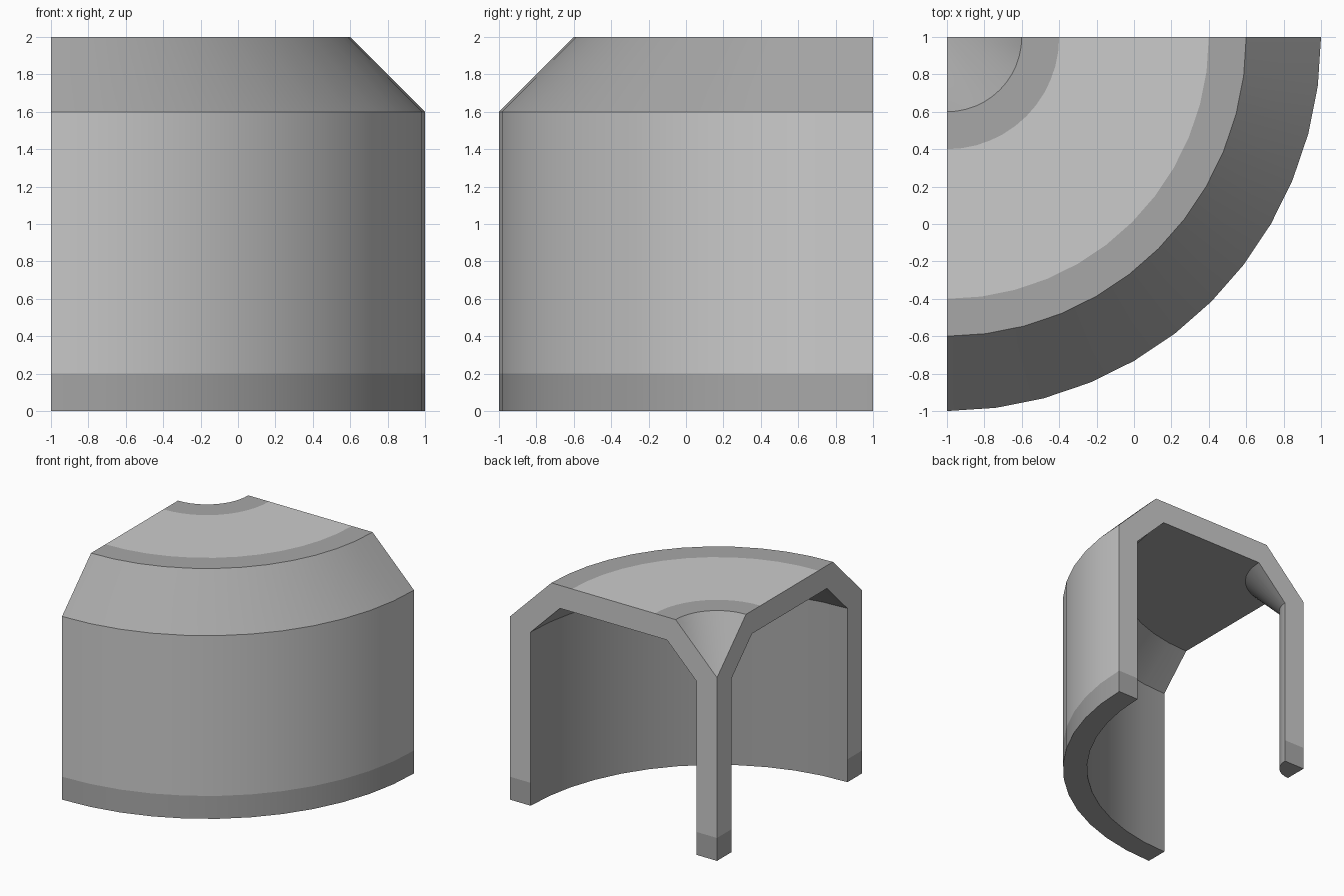
import bpy, bmesh, math

if "Cube" in bpy.data.objects:
    bpy.data.objects.remove(bpy.data.objects["Cube"])

SEGMENTS = 12          # steps in the quarter turn
AXIS = (-1.0, 1.0)     # revolve axis at the back left corner

# Cross-section ribs from post foot to rim foot: outer (r, z), inner (r, z)
RIBS = [
    ((0, 0), (0.2, 0)), ((0, 0.2), (0.2, 0.2)), ((0, 1.6), (0.2, 1.517)),
    ((0.4, 2), (0.483, 1.8)), ((0.6, 2), (0.6, 1.8)),
    ((1.4, 2), (1.4, 1.8)), ((1.6, 2), (1.517, 1.8)),
    ((2, 1.6), (1.8, 1.517)), ((2, 0.8), (1.8, 0.8)),
    ((2, 0.4), (1.8, 0.4)), ((2, 0.2), (1.8, 0.2)), ((2, 0), (1.8, 0)),
]
BASE, DARK, MID, LIGHT = range(4)
# Outer surface shade of each strip between ribs
SHADES = [DARK, BASE, DARK, DARK, BASE, DARK, DARK, BASE, LIGHT, MID, DARK]


def add_grey(mesh, name, value):
    mat = bpy.data.materials.new(name)
    mat.diffuse_color = (value, value, value, 1)
    mat.use_nodes = True
    mat.node_tree.nodes["Principled BSDF"].inputs["Base Color"].default_value = mat.diffuse_color
    mesh.materials.append(mat)


bm = bmesh.new()

# Rings of vertices, one copy of the cross-section per step
rings = []
for i in range(SEGMENTS + 1):
    a = -math.pi / 2 * i / SEGMENTS
    rings.append([[bm.verts.new((AXIS[0] + r * math.cos(a),
                                 AXIS[1] + r * math.sin(a), z))
                   for r, z in rib] for rib in RIBS])


def quad(a, b, c, d, shade):
    face = bm.faces.new((a, b, c, d))
    face.material_index = shade
    face.smooth = True


last = len(RIBS) - 1
for p, q in zip(rings, rings[1:]):
    # Outer and inner skins
    for j, shade in enumerate(SHADES):
        if RIBS[j + 1][0][0] > 0:
            quad(p[j][0], p[j + 1][0], q[j + 1][0], q[j][0], shade)
        quad(p[j][1], q[j][1], q[j + 1][1], p[j + 1][1], DARK)
    # Undersides of post and rim
    for j in (0, last):
        quad(p[j][0], p[j][1], q[j][1], q[j][0], DARK)

# Flat cut faces at both ends
for ring in (rings[0], rings[-1]):
    for j in range(last):
        shade = DARK if j in (0, last - 1) else BASE
        quad(ring[j][0], ring[j][1], ring[j + 1][1], ring[j + 1][0], shade)

bmesh.ops.remove_doubles(bm, verts=bm.verts[:], dist=0.0001)
bmesh.ops.recalc_face_normals(bm, faces=bm.faces[:])

# Shades go in before the faces so their slots are kept
mesh = bpy.data.meshes.new("quarter_shell")
for name, value in (("base_grey", 0.52), ("dark_grey", 0.39),
                    ("mid_grey", 0.56), ("light_grey", 0.61)):
    add_grey(mesh, name, value)
bm.to_mesh(mesh)
bm.free()

shell = bpy.data.objects.new("quarter_shell", mesh)
bpy.context.collection.objects.link(shell)
bpy.context.view_layer.objects.active = shell
shell.select_set(True)
bpy.ops.object.shade_smooth_by_angle(angle=math.radians(30))
